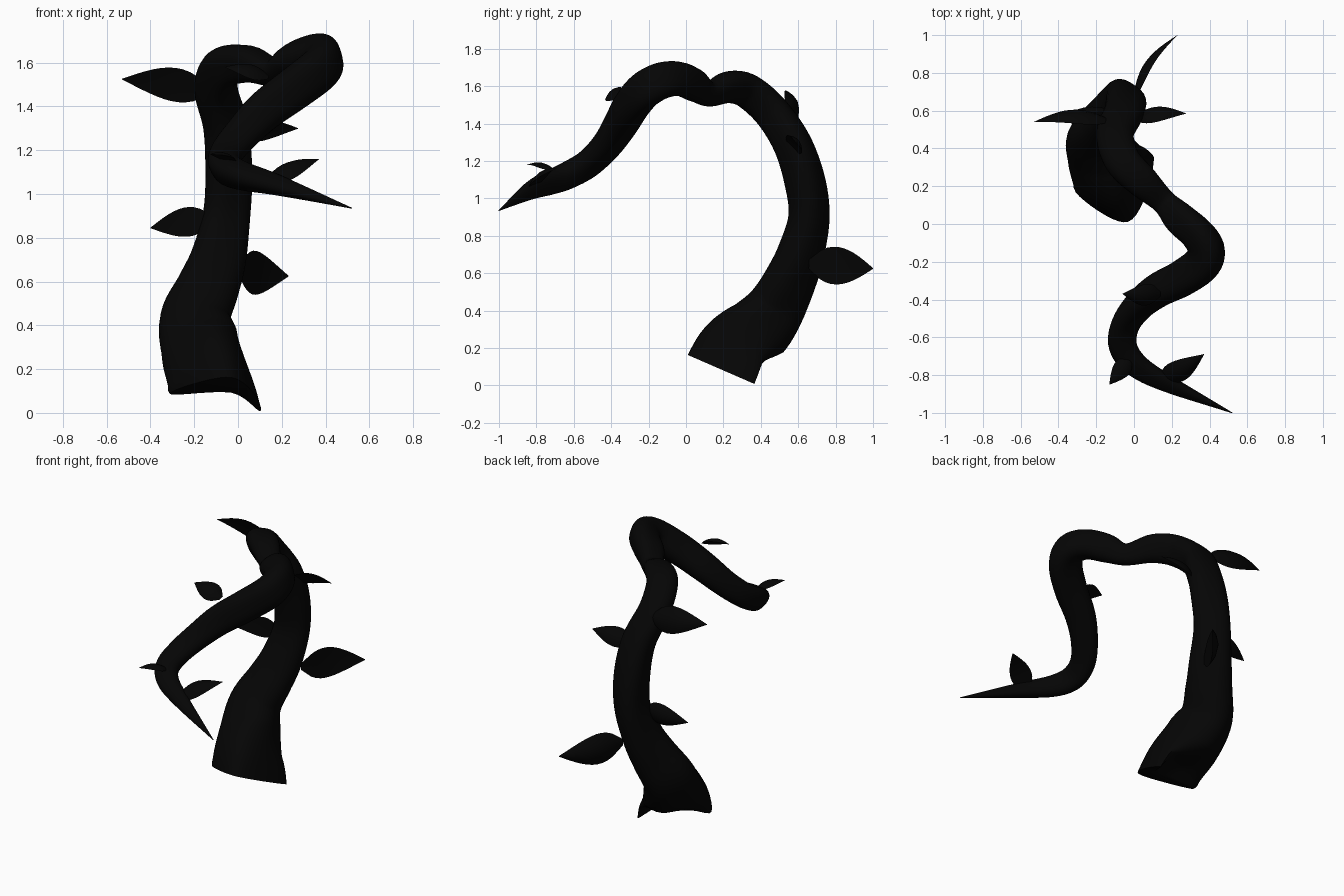
import bpy
import bmesh
from math import cos, sin, pi, radians
from mathutils import Vector

default_cube = bpy.data.objects.get("Cube")
if default_cube:
    bpy.data.objects.remove(default_cube, do_unlink=True)

bark = bpy.data.materials.new("near black")
bark.use_nodes = True
colour = (0.0015, 0.0015, 0.0015, 1)
bark.diffuse_color = colour
bark.node_tree.nodes["Principled BSDF"].inputs["Base Color"].default_value = colour


def finish(name, bm, angle):
    """Turn a bmesh into a smooth shaded object."""
    bmesh.ops.recalc_face_normals(bm, faces=bm.faces)
    mesh = bpy.data.meshes.new(name)
    bm.to_mesh(mesh)
    bm.free()
    mesh.materials.append(bark)
    obj = bpy.data.objects.new(name, mesh)
    bpy.context.collection.objects.link(obj)
    bpy.ops.object.select_all(action="DESELECT")
    obj.select_set(True)
    bpy.context.view_layer.objects.active = obj
    bpy.ops.object.shade_smooth_by_angle(angle=radians(angle))


def skin(bm, rings):
    """Bridge rings of points into a closed tube."""
    loops = [[bm.verts.new(point) for point in ring] for ring in rings]
    count = len(loops[0])
    for lower, upper in zip(loops, loops[1:]):
        for i in range(count):
            j = (i + 1) % count
            bm.faces.new((lower[i], lower[j], upper[j], upper[i]))
    bm.faces.new(loops[0][::-1])
    bm.faces.new(loops[-1])


def smooth_path(points, steps, closed=False):
    """Catmull-Rom interpolation of points of any dimension."""
    points = [Vector(p) for p in points]
    if closed:
        padded = points[-1:] + points + points[:2]
    else:
        padded = [2 * points[0] - points[1]] + points + [2 * points[-1] - points[-2]]
    path = []
    for a, b, c, d in zip(padded, padded[1:], padded[2:], padded[3:]):
        for k in range(steps):
            t = k / steps
            path.append(0.5 * (2 * b + (c - a) * t + (2 * a - 5 * b + 4 * c - d) * t * t
                               + (3 * b - a - 3 * c + d) * t ** 3))
    return path if closed else path + [points[-1]]


# Vine: x, y, z and radius from the root to the tip
vine_points = [
    (-.06, .2, .08, .195), (-.11, .26, .19, .185), (-.165, .38, .3, .178),
    (-.19, .47, .42, .158), (-.14, .545, .56, .14), (-.095, .605, .7, .125),
    (-.06, .655, .9, .108), (-.05, .635, 1.1, .107), (-.06, .57, 1.3, .102),
    (-.1, .46, 1.47, .097), (-.06, .33, 1.58, .093), (.04, .23, 1.6, .085),
    (.16, .12, 1.56, .065), (.245, .035, 1.605, .086), (.335, -.045, 1.635, .09),
    (.385, -.13, 1.625, .096), (.365, -.215, 1.575, .1), (.255, -.295, 1.485, .097),
    (.12, -.36, 1.38, .09), (.02, -.435, 1.275, .08), (-.05, -.53, 1.185, .075),
    (-.06, -.64, 1.125, .073), (.01, -.74, 1.085, .065), (.175, -.84, 1.04, .047),
    (.52, -1, .935, .002),
]

# Root outline: right lobe, back fold, left lobe, and the rounded front
root_outline = [(.16, .18), (.03, -.03), (-.245, -.01), (-.14, -.135), (.03, -.205), (.13, -.03)]


def build_vine(steps=6):
    path = smooth_path(vine_points, steps)
    outline = smooth_path(root_outline, steps, closed=True)
    sides = len(outline)
    centres = [p.to_3d() for p in path]
    root_normal = Vector((0, .4, .92)).normalized()
    across = Vector((1, 0, 0))
    rings = []
    for i, centre in enumerate(centres):
        # Ease the slanted root plane into the path direction
        ahead = centres[min(i + 1, len(centres) - 1)] - centres[max(i - 1, 0)]
        tangent = ahead.normalized().lerp(root_normal, max(0, 1 - i / steps)).normalized()
        across = (across - tangent * across.dot(tangent)).normalized()
        side = tangent.cross(across)
        # Folded root outline, fading into slowly twisting ridges
        fade = max(0, 1 - i / (2 * steps))
        ring = []
        for k, root in enumerate(outline):
            angle = 2 * pi * k / sides + radians(50)
            radius = path[i].w * (1 + .08 * cos(3 * (angle - i * .035 - radians(170))))
            offset = (radius * Vector((cos(angle), sin(angle)))).lerp(root, fade)
            ring.append(centre + across * offset.x + side * offset.y)
        rings.append(ring)
    bm = bmesh.new()
    skin(bm, rings)
    finish("vine", bm, 50)


def build_leaf(name, base, tip, width_axis, width):
    """Pointed, arched leaf with a lens-shaped section."""
    base, tip = Vector(base), Vector(tip)
    along = tip - base
    axis = Vector(width_axis)
    axis = (axis - along * axis.dot(along) / along.length_squared).normalized()
    normal = along.normalized().cross(axis)
    count, sides = 12, 12
    rings = []
    for i in range(count + 1):
        t = i / count
        spread = max(.02, sin(pi * t ** .8) ** .9 * (1.08 - .3 * t), .22 * (1 - 4 * t))
        arch = normal * sin(pi * t) * along.length * .1
        ring = []
        for k in range(sides):
            angle = 2 * pi * k / sides
            u = cos(angle)
            lift = sin(angle) * abs(sin(angle)) * .1 - .12 * u * u
            ring.append(base + along * t + arch
                        + (axis * u * .5 + normal * lift) * width * spread)
        rings.append(ring)
    bm = bmesh.new()
    skin(bm, rings)
    finish(name, bm, 40)


build_vine()

# Leaves: base, tip, width direction, width
up = (0, 0, 1)
down = (0, 0, -1)
build_leaf("upper_right_leaf", (-.13, .55, 1.47), (-.53, .54, 1.525), (0, -.4, .9), .175)
build_leaf("upper_left_leaf", (.0, .56, 1.27), (.275, .585, 1.3), (0, .65, -.75), .13)
build_leaf("middle_right_leaf", (-.12, .6, .89), (-.4, .55, .845), up, .14)
build_leaf("lower_back_leaf", (.0, .66, .65), (.23, 1, .625), down, .21)
build_leaf("arm_leaf", (.14, -.375, 1.535), (-.06, -.37, 1.58), (0, -.85, -.45), .135)
build_leaf("tip_left_leaf", (.14, -.83, 1.05), (.37, -.69, 1.16), (-.4, .8, .45), .135)
build_leaf("tip_right_leaf", (-.02, -.71, 1.15), (-.13, -.85, 1.18), (.7, -.65, 0), .1)
